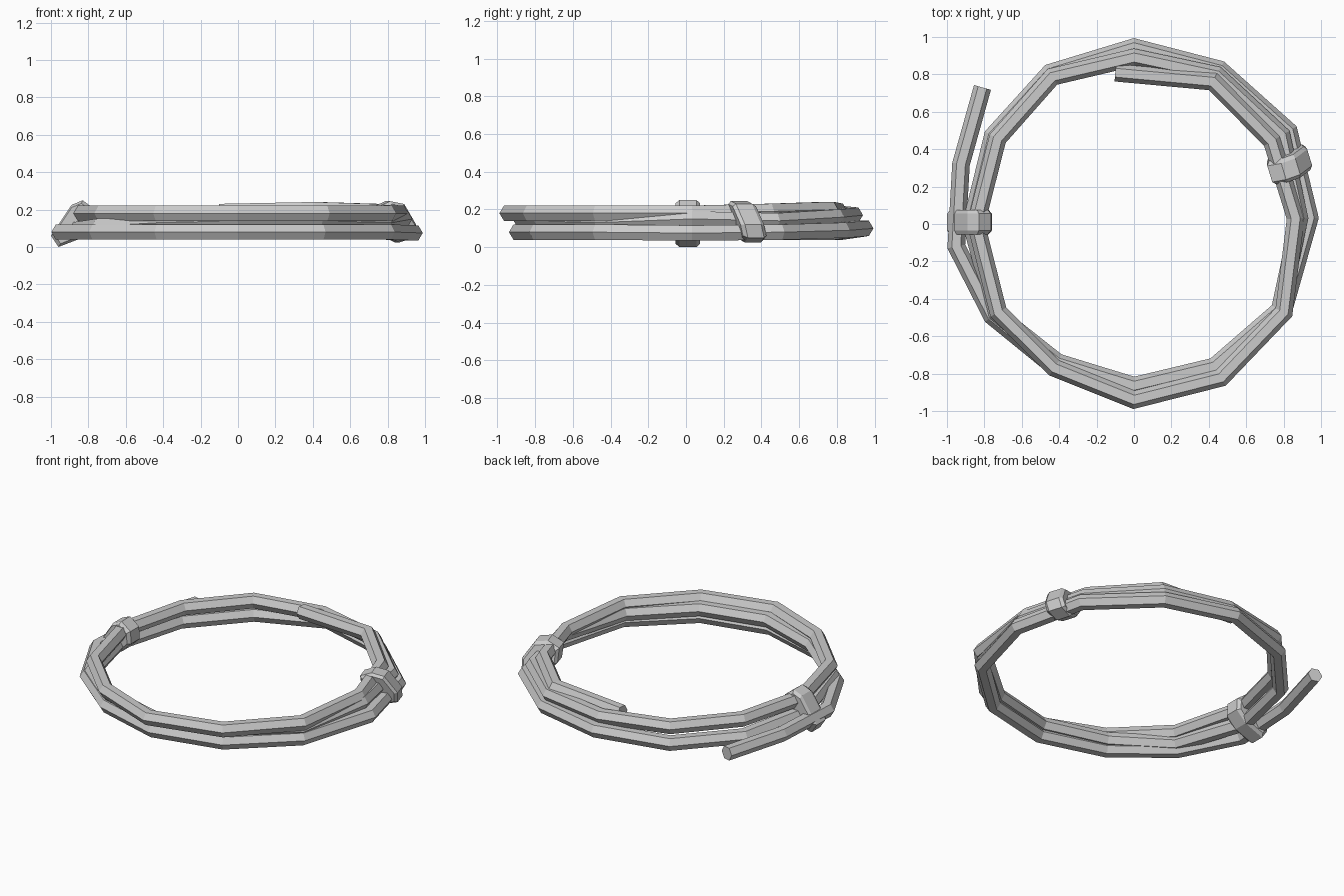
import bpy
import bmesh
from math import cos, sin, radians, pi
from mathutils import Vector

cube = bpy.data.objects.get("Cube")
if cube:
    bpy.data.objects.remove(cube, do_unlink=True)

# Single plain rope colour
grey = bpy.data.materials.new("rope_grey")
grey.use_nodes = True
rope_colour = (0.6, 0.6, 0.6, 1)
grey.diffuse_color = rope_colour
grey.node_tree.nodes["Principled BSDF"].inputs["Base Color"].default_value = rope_colour


def loft(name, rings):
    """Skin a list of equally sized rings and cap both ends."""
    bm = bmesh.new()
    loops = [[bm.verts.new(point) for point in ring] for ring in rings]
    count = len(loops[0])
    for first, second in zip(loops, loops[1:]):
        for i in range(count):
            j = (i + 1) % count
            bm.faces.new((first[i], first[j], second[j], second[i]))
    bm.faces.new(loops[0])
    bm.faces.new(loops[-1])
    bmesh.ops.recalc_face_normals(bm, faces=bm.faces)
    mesh = bpy.data.meshes.new(name)
    bm.to_mesh(mesh)
    bm.free()
    mesh.materials.append(grey)
    obj = bpy.data.objects.new(name, mesh)
    bpy.context.collection.objects.link(obj)
    return obj


def sweep(name, path, radius, sides=6):
    """Carry a flat-topped polygon along a path with mitred corners."""
    rings = []
    last = len(path) - 1
    for i, centre in enumerate(path):
        into = (centre - path[max(i - 1, 0)]).normalized()
        out = (path[min(i + 1, last)] - centre).normalized()
        tangent = (into + out).normalized()
        mitre = 1 / max(tangent.dot(out if i < last else into), 0.8)
        side = tangent.cross(Vector((0, 0, 1))).normalized()
        up = side.cross(tangent)
        rings.append([centre + radius * (side * cos(a) * mitre + up * sin(a))
                      for a in (2 * pi * k / sides for k in range(sides))])
    return loft(name, rings)


def polar(angle, distance, height):
    a = radians(angle)
    return Vector((distance * cos(a), distance * sin(a), height))


# Coiled rope: loose tail, then almost three turns sharing the same corners
corners = (180, 213, 241, 270, 299.5, 329.5, 2, 31, 61, 90, 119, 148)
turns = (
    ((.95, .905, .875, .89, .905, .925, .94, .965, .945, .945, .925, .89),
     (.08, .08, .08, .08, .08, .08, .075, .08, .09, .1, .08, .08)),
    ((.87, .88, .845, .865, .875, .905, .885, .92, .91, .89, .9, .86),
     (.09, .11, .13, .14, .14, .13, .15, .14, .16, .17, .18, .18)),
    ((.845, .865, .88, .94, .945, .93, .865, .86, .87),
     (.18, .18, .18, .18, .18, .18, .18, .19, .2)),
)
path = [Vector((-.81, .73, .08)), Vector((-.925, .32, .08))]
for distances, heights in turns:
    path += [polar(*spot) for spot in zip(corners, distances, heights)]
path[2].y = -.12
path.append(polar(97, .815, .19))
sweep("coiled_rope", path, .047)


# Wrapped bindings that hold the strands together
def binding(name, centre, turn, outline, lean):
    outward = Vector((cos(turn), sin(turn), 0))
    along = Vector((-sin(turn), cos(turn), 0))
    middle = Vector((0, .13))
    rings = []
    for offset, scale in ((-.065, .86), (-.045, 1), (.045, 1), (.065, .86)):
        ring = []
        for corner in outline:
            r, z = middle + (Vector(corner) - middle) * scale
            ring.append(Vector(centre) + outward * r
                        + along * (offset + lean * (.13 - z)) + Vector((0, 0, z)))
        rings.append(ring)
    return loft(name, rings)


binding("right_binding", (-.88, .01, 0), pi,
        ((.12, .06), (.08, 0), (-.05, .05), (-.12, .12),
         (-.115, .2), (-.05, .25), (.01, .225)), 0)
binding("left_binding", (.83, .32, 0), radians(17),
        ((-.11, .12), (-.115, .21), (-.04, .245), (.04, .23),
         (.115, .12), (.11, .05), (.03, .025), (-.05, .06)), .25)
